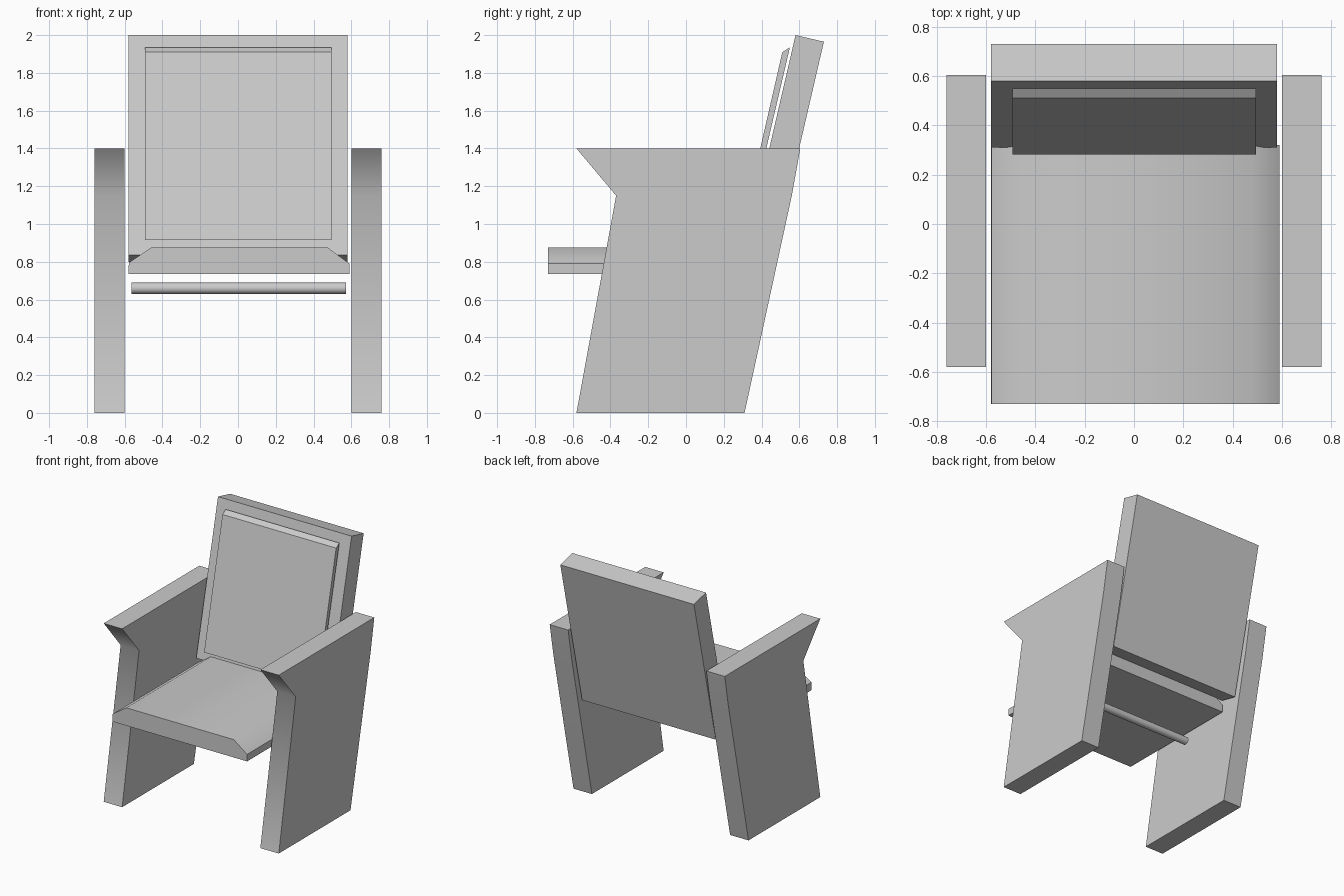
import bpy, bmesh, math
from mathutils import Vector

if "Cube" in bpy.data.objects:
    bpy.data.objects.remove(bpy.data.objects["Cube"])


def prism(name, profile, start, end, axis, smooth=None):
    """Extrude a closed 2D profile along 'x' (profile is y,z) or 'y' (profile is x,z)."""
    place = (lambda p, d: (d, p[0], p[1])) if axis == 'x' else (lambda p, d: (p[0], d, p[1]))
    bm = bmesh.new()
    face = bm.faces.new([bm.verts.new(place(p, start)) for p in profile])
    ext = bmesh.ops.extrude_face_region(bm, geom=[face])
    shift = Vector(place((0, 0), end - start))
    bmesh.ops.translate(bm, vec=shift,
                        verts=[v for v in ext['geom'] if isinstance(v, bmesh.types.BMVert)])
    bmesh.ops.recalc_face_normals(bm, faces=bm.faces)
    mesh = bpy.data.meshes.new(name)
    bm.to_mesh(mesh)
    bm.free()
    obj = bpy.data.objects.new(name, mesh)
    bpy.context.collection.objects.link(obj)
    if smooth:
        smooth_by_angle(obj, smooth)
    return obj


def smooth_by_angle(obj, degrees):
    bpy.ops.object.select_all(action='DESELECT')
    obj.select_set(True)
    bpy.context.view_layer.objects.active = obj
    bpy.ops.object.shade_smooth_by_angle(angle=math.radians(degrees))


# Slanted side panels that serve as legs and armrests
panel = [(-0.58, 0), (0.31, 0), (0.56, 1.15), (0.605, 1.4), (-0.58, 1.4), (-0.37, 1.15)]
for side, x0 in (("left", -0.76), ("right", 0.60)):
    prism(side + "_side_panel", panel, x0, x0 + 0.16, 'x', smooth=60)

# Leaning backrest board
prism("backrest", [(0.31, 0.835), (0.46, 0.80), (0.73, 1.965), (0.58, 2.0)], -0.58, 0.58, 'x')

# Thin cushion floating just in front of the backrest
prism("back_cushion", [(0.282, 0.915), (0.312, 0.915), (0.55, 1.935), (0.51, 1.91)],
      -0.492, 0.495, 'x')

# Seat with chamfered upper side edges
prism("seat", [(-0.58, 0.735), (0.59, 0.735), (0.59, 0.79), (0.475, 0.875),
               (-0.46, 0.875), (-0.578, 0.795)], -0.73, 0.32, 'y', smooth=45)

# Round crossbar under the seat
bpy.ops.mesh.primitive_cylinder_add(vertices=24, radius=0.03, depth=1.135,
                                    location=(0.005, -0.08, 0.66),
                                    rotation=(0, math.pi / 2, 0))
bar = bpy.context.object
bar.name = "crossbar"
smooth_by_angle(bar, 40)
